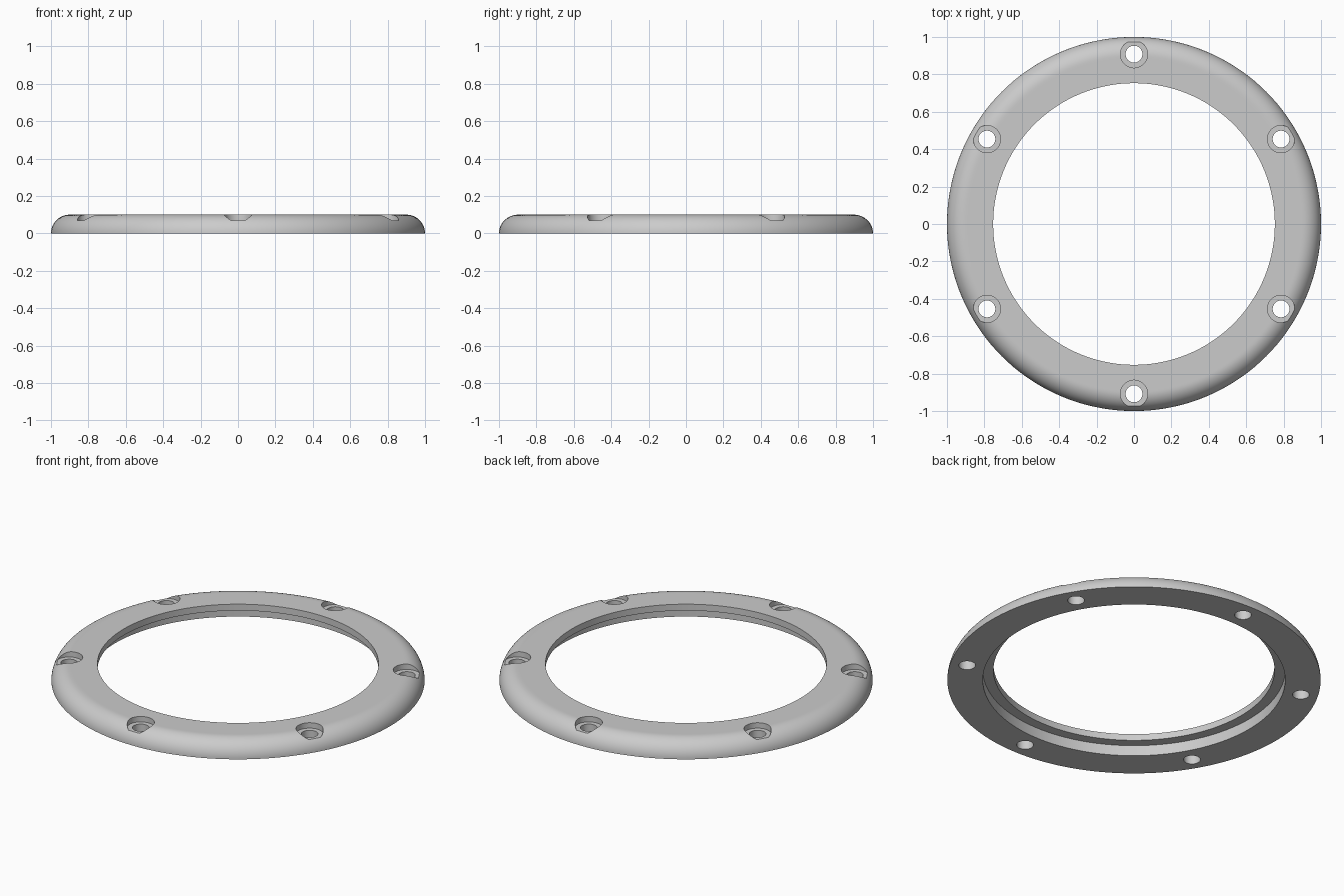
import bpy
import bmesh
from math import sin, cos, pi, radians
from mathutils import Matrix

old = bpy.data.objects.get("Cube")
if old:
    bpy.data.objects.remove(old)

HEIGHT = 0.10
INNER, REBATE = 0.753, 0.81       # window radius, wider radius underneath
STEP_Z = 0.062                    # ceiling of the underside rebate
BOLT_CIRCLE, BOLTS = 0.908, 6
HOLE, HEAD, SEAT_Z = 0.045, 0.073, 0.068

grey = bpy.data.materials.new("plain grey")
grey.use_nodes = True
colour = (0.6, 0.6, 0.6, 1)
grey.diffuse_color = colour
grey.node_tree.nodes["Principled BSDF"].inputs["Base Color"].default_value = colour


def lathe(bm, profile, steps, closed, matrix=Matrix()):
    """Revolve an (r, z) profile around z; an open profile gets end caps."""
    rings = [[bm.verts.new(matrix @ Matrix.Rotation(2 * pi * i / steps, 4, "Z")
                           @ Matrix.Translation((r, 0, z)).translation)
              for i in range(steps)] for r, z in profile]
    pairs = list(zip(rings, rings[1:]))
    if closed:
        pairs.append((rings[-1], rings[0]))
    else:
        bm.faces.new(rings[0][::-1])
        bm.faces.new(rings[-1])
    for a, b in pairs:
        for i in range(steps):
            j = (i + 1) % steps
            bm.faces.new((a[i], a[j], b[j], b[i]))


def make_object(name, bm):
    bmesh.ops.recalc_face_normals(bm, faces=bm.faces)
    mesh = bpy.data.meshes.new(name)
    bm.to_mesh(mesh)
    bm.free()
    mesh.materials.append(grey)
    obj = bpy.data.objects.new(name, mesh)
    bpy.context.collection.objects.link(obj)
    return obj


# Ring: quarter-round outer edge, flat top, rebated underside
bullnose = [(1 - HEIGHT + HEIGHT * cos(t), HEIGHT * sin(t))
            for t in (pi / 2 * i / 14 for i in range(15))]
bm = bmesh.new()
lathe(bm, bullnose + [(0.89, HEIGHT), (INNER, HEIGHT), (INNER, STEP_Z),
                      (REBATE, STEP_Z), (REBATE, 0)], 144, True)
ring = make_object("trim_ring", bm)

# Stepped cutters: through hole with a wider bolt-head pocket
bm = bmesh.new()
for k in range(BOLTS):
    a = radians(90) + 2 * pi * k / BOLTS
    place = Matrix.Translation((BOLT_CIRCLE * cos(a), BOLT_CIRCLE * sin(a), 0))
    lathe(bm, [(HOLE, -0.1), (HOLE, SEAT_Z), (HEAD, SEAT_Z), (HEAD, 0.2)],
          40, False, place)
cutter = make_object("bolt_hole_cutter", bm)
cutter.hide_render = True

cut = ring.modifiers.new("bolt holes", "BOOLEAN")
cut.operation = "DIFFERENCE"
cut.solver = "EXACT"
cut.object = cutter

# Bake the holes in, then shade
bpy.ops.object.select_all(action="DESELECT")
bpy.context.view_layer.objects.active = ring
ring.select_set(True)
bpy.ops.object.modifier_apply(modifier=cut.name)
bpy.data.objects.remove(cutter)
bpy.ops.object.shade_smooth_by_angle(angle=radians(30))
